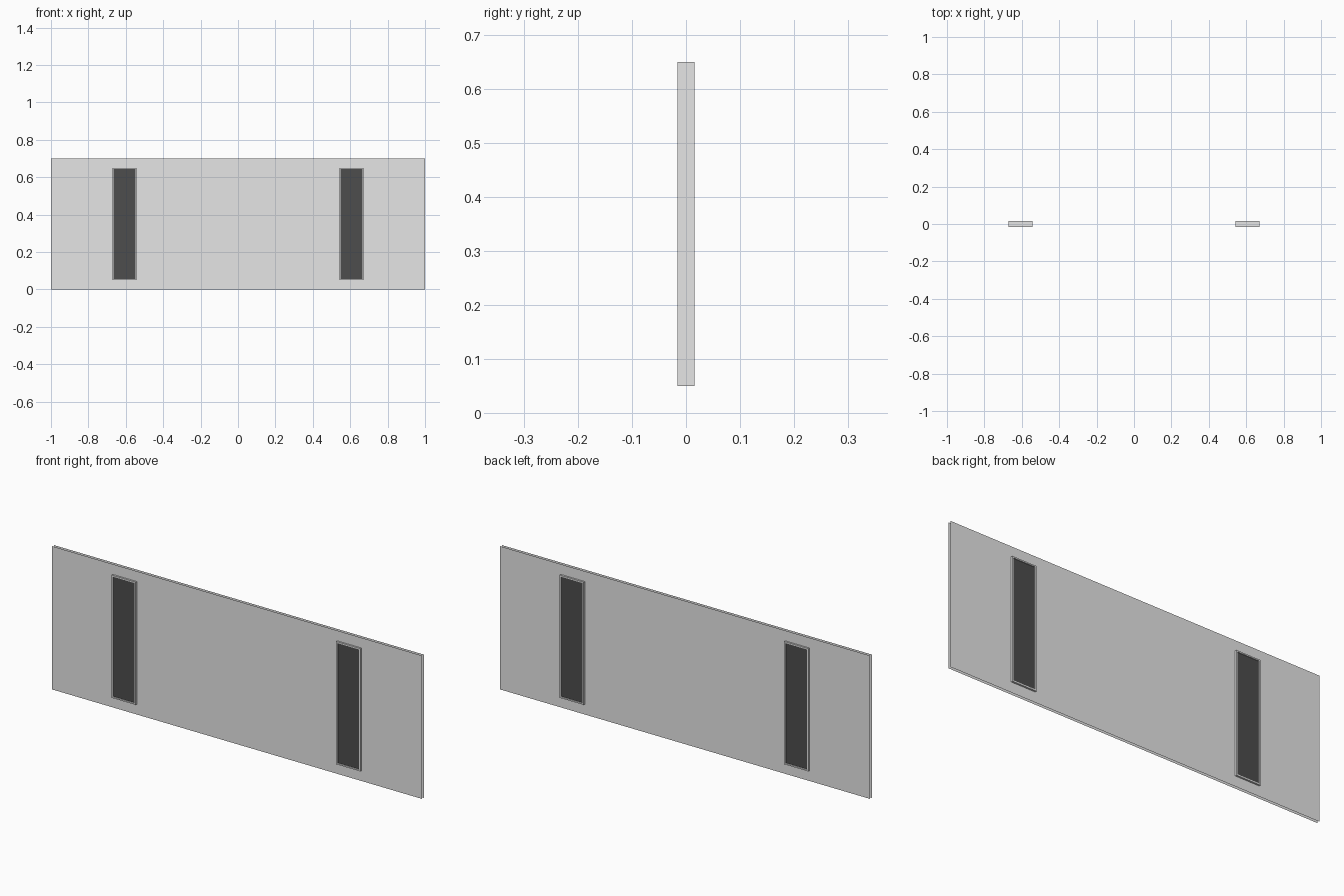
import bpy, bmesh
from mathutils import Matrix, Vector

cube = bpy.data.objects.get("Cube")
if cube:
    bpy.data.objects.remove(cube, do_unlink=True)


def make_material(name, value):
    mat = bpy.data.materials.new(name)
    mat.use_nodes = True
    color = (value, value, value, 1)
    mat.diffuse_color = color
    mat.node_tree.nodes["Principled BSDF"].inputs["Base Color"].default_value = color
    return mat


GREY = make_material("light grey", 0.79)
DARK = make_material("dark glass", 0.074)


def box_mesh(size, center):
    bm = bmesh.new()
    bmesh.ops.create_cube(bm, size=1)
    bmesh.ops.transform(bm, verts=bm.verts, matrix=Matrix.Translation(center) @ Matrix.Diagonal((*size, 1)))
    bm.normal_update()
    return bm


def finish(bm, name, materials):
    mesh = bpy.data.meshes.new(name)
    bm.to_mesh(mesh)
    bm.free()
    for mat in materials:
        mesh.materials.append(mat)
    obj = bpy.data.objects.new(name, mesh)
    bpy.context.collection.objects.link(obj)
    return obj


# Wall panel: front and back skins, open along the rim
panel = box_mesh((2, 0.014, 0.7), Vector((0, 0, 0.35)))
rim = [f for f in panel.faces if abs(f.normal.y) < 0.5]
bmesh.ops.delete(panel, geom=rim, context="FACES")
finish(panel, "wall_panel", [GREY])

# Two tall window frames with slightly recessed glass on both sides
for side, label in ((1, "left"), (-1, "right")):
    frame = box_mesh((0.13, 0.0314, 0.6), Vector((side * 0.607, 0, 0.35)))
    panes = [f for f in frame.faces if abs(f.normal.y) > 0.5]
    bmesh.ops.inset_individual(frame, faces=panes, thickness=0.009)
    bmesh.ops.inset_individual(frame, faces=panes, thickness=0.0005, depth=-0.004)
    for pane in panes:
        pane.material_index = 1
    finish(frame, label + "_window", [GREY, DARK])
